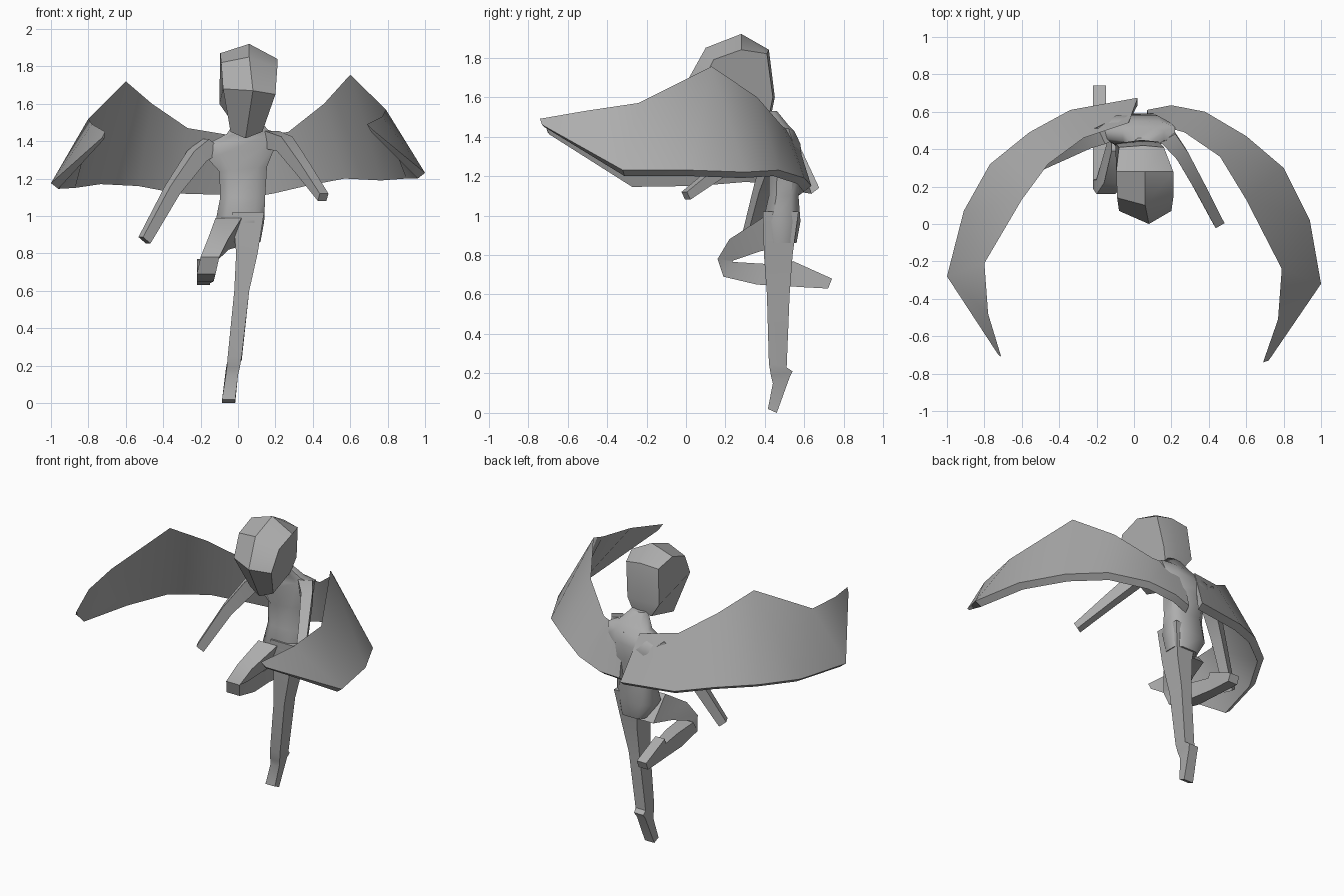
import bpy, bmesh, math
from mathutils import Vector

grey = bpy.data.materials.new("plain_grey")
grey.diffuse_color = (0.42, 0.42, 0.42, 1)


def loft(name, rings, angle=35):
    """Skin closed rings of equal length and cap both ends."""
    bm = bmesh.new()
    rows = [[bm.verts.new(p) for p in r] for r in rings]
    n = len(rows[0])
    for a, b in zip(rows, rows[1:]):
        for i in range(n):
            j = (i + 1) % n
            bm.faces.new((a[i], a[j], b[j], b[i]))
    bm.faces.new(rows[0][::-1])
    bm.faces.new(rows[-1])
    bmesh.ops.recalc_face_normals(bm, faces=bm.faces)
    me = bpy.data.meshes.new(name)
    bm.to_mesh(me)
    bm.free()
    me.materials.append(grey)
    ob = bpy.data.objects.new(name, me)
    bpy.context.collection.objects.link(ob)
    bpy.ops.object.select_all(action='DESELECT')
    ob.select_set(True)
    bpy.context.view_layer.objects.active = ob
    bpy.ops.object.shade_smooth_by_angle(angle=math.radians(angle))
    return ob


def leg(name, stations):
    """Each station: front y z, back y z, left x, right x."""
    loft(name, [[(l, y1, z1), (r, y1, z1), (r, y2, z2), (l, y2, z2)]
                for y1, z1, y2, z2, l, r in stations])


def arm(name, stations):
    """Square tube through points with a half thickness each."""
    pts = [Vector(s[:3]) for s in stations]
    t = (pts[-1] - pts[0]).normalized()
    side = t.cross(Vector((0, 0, 1))).normalized()
    up = side.cross(t)
    loft(name, [[p + side * a * s[3] + up * b * s[4]
                 for a, b in ((-1, -1), (1, -1), (1, 1), (-1, 1))]
                for p, s in zip(pts, stations)])


def wing(name, top, bottom):
    """Thin wedge between the top edge and a thicker lower edge."""
    rings = []
    for i, (t, b) in enumerate(zip(top, bottom)):
        t, b = Vector(t), Vector(b)
        k = 0.3 if i == len(top) - 1 else 1
        out = Vector((b.x, b.y + 0.1, 0)).normalized()
        rings.append([t, b, b - out * 0.04 * k - Vector((0, 0, 0.03 * k))])
    loft(name, rings, 40)


# Wings, curling forward from the back
wing("right_wing",
     [(.08, .55, 1.42), (.16, .52, 1.43), (.27, .49, 1.45), (.46, .36, 1.6),
      (.6, .13, 1.755), (.79, -.24, 1.57), (.77, -.51, 1.53), (.69, -.74, 1.49)],
     [(.07, .61, 1.13), (.2, .635, 1.15), (.38, .6, 1.19), (.6, .47, 1.23),
      (.8, .3, 1.22), (.94, .02, 1.23), (1, -.32, 1.23), (.72, -.73, 1.46)])
wing("left_wing",
     [(-.03, .54, 1.43), (-.27, .46, 1.47), (-.46, .32, 1.6), (-.6, .13, 1.72),
      (-.8, -.21, 1.52), (-.78, -.48, 1.49), (-.71, -.71, 1.45)],
     [(.02, .675, 1.14), (-.34, .61, 1.15), (-.56, .49, 1.19), (-.77, .32, 1.2),
      (-.91, .07, 1.18), (-1, -.28, 1.175), (-.725, -.7, 1.42)])

# Torso and neck: left x, right x, front y, back y, z, sideways tilt
torso = [(-.06, .12, .41, .56, .86, 0), (-.12, .14, .39, .58, .97, 0),
         (-.095, .145, .42, .57, 1.1, 0), (-.1, .155, .42, .59, 1.25, .1),
         (-.17, .2, .42, .58, 1.345, .16), (-.19, .22, .43, .55, 1.405, .17),
         (-.06, .16, .42, .52, 1.45, .1), (-.0, .1, .39, .46, 1.53, 0)]
shape = [(-1, -.5), (-.6, -1), (.6, -1), (1, -.5), (1, .5), (.6, 1), (-.6, 1), (-1, .5)]
loft("torso", [[((l + r) / 2 + u * (r - l) / 2, (f + b) / 2 + v * (b - f) / 2,
                 z + u * (r - l) / 2 * k) for u, v in shape]
               for l, r, f, b, z, k in torso], 50)

# Head: left side, middle line and right side outlines
left = [(-.08, .07, 1.68), (-.09, .14, 1.82), (-.095, .28, 1.87), (-.08, .41, 1.83),
        (-.1, .43, 1.6), (-.03, .41, 1.5), (-.04, .19, 1.45)]
middle = [(.08, 0, 1.67), (.06, .1, 1.85), (.06, .28, 1.92), (.05, .42, 1.84),
          (.04, .45, 1.6), (.05, .43, 1.5), (.04, .17, 1.415)]
right = [(.2, .07, 1.65), (.21, .14, 1.79), (.21, .28, 1.84), (.16, .41, 1.82),
         (.13, .44, 1.6), (.1, .42, 1.5), (.13, .19, 1.45)]
loft("head", [left, middle, right], 40)

# Arms
arm("right_arm", [(.17, .48, 1.41, .045, .05), (.25, .38, 1.385, .035, .045),
                  (.35, .2, 1.25, .03, .035), (.455, 0, 1.1, .027, .022)])
arm("left_arm", [(-.14, .49, 1.38, .05, .05), (-.22, .46, 1.32, .045, .045),
                 (-.35, .39, 1.14, .035, .035), (-.5, .315, .87, .028, .028)])

# Straight leg with pointed foot
leg("standing_leg",
    [(.39, 1.02, .57, 1.02, -.03, .14), (.395, .8, .54, .8, -.01, .105),
     (.41, .6, .525, .6, -.02, .06), (.42, .25, .51, .23, -.055, .02),
     (.43, .19, .54, .21, -.06, .01), (.44, .15, .525, .18, -.065, 0),
     (.415, .02, .46, 0, -.085, -.015)])

# Raised leg folded back at the knee
leg("raised_leg",
    [(.39, .99, .52, .84, -.12, .02), (.22, .88, .38, .82, -.16, -.05),
     (.16, .78, .24, .772, -.2, -.1), (.19, .69, .235, .765, -.22, -.12),
     (.36, .65, .4, .755, -.22, -.13), (.55, .64, .53, .735, -.22, -.15),
     (.57, .638, .54, .77, -.22, -.15), (.72, .63, .74, .68, -.22, -.15)])
